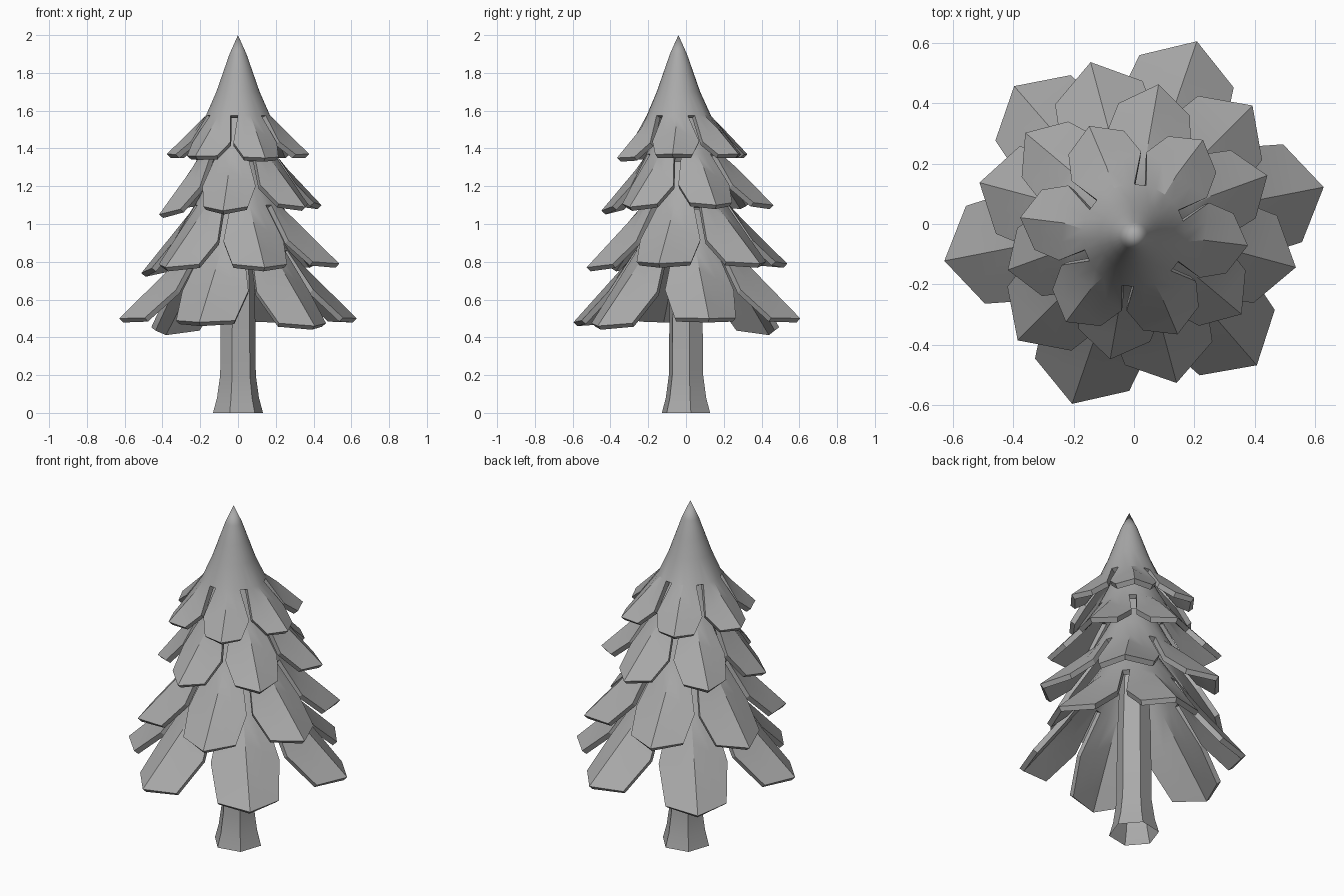
import bpy, bmesh, math
from mathutils import Vector

cube = bpy.data.objects.get("Cube")
if cube:
    bpy.data.objects.remove(cube, do_unlink=True)

grey = bpy.data.materials.new("plain_grey")
grey.use_nodes = True
colour = (0.4, 0.4, 0.4, 1)
grey.diffuse_color = colour
grey.node_tree.nodes["Principled BSDF"].inputs["Base Color"].default_value = colour

FOLD = 0.6  # fall of a leaf from its ridge to its edges


def finish(name, bm, thickness=0):
    """Turn a bmesh into a grey object, as a shell if a thickness is given."""
    mesh = bpy.data.meshes.new(name)
    bm.to_mesh(mesh)
    bm.free()
    mesh.materials.append(grey)
    obj = bpy.data.objects.new(name, mesh)
    bpy.context.collection.objects.link(obj)
    bpy.ops.object.select_all(action='DESELECT')
    obj.select_set(True)
    bpy.context.view_layer.objects.active = obj
    if thickness:
        shell = obj.modifiers.new("thickness", 'SOLIDIFY')
        shell.thickness = thickness
        shell.offset = -1
        bpy.ops.object.modifier_apply(modifier=shell.name)
    bpy.ops.object.shade_smooth_by_angle(angle=math.radians(24))


def leaf_tier(name, turn, cap, slot, shoulder, corner, tip, droops, centre_y=0):
    """Cone skirt cut by slots into six folded, pointed leaves.
    cap and slot: (radius, z, y) rings; shoulder and corner: (reach, half width)."""
    bm = bmesh.new()
    columns = (-1, -0.5, 0, 0.5, 1)
    tops = cap + [slot]
    rings = [[] for _ in tops]
    span = math.radians(30) - 0.02 / slot[0]
    for k, droop in enumerate(droops):
        a = math.radians(turn + 60 * k)
        out, side = Vector((math.cos(a), math.sin(a), 0)), Vector((-math.sin(a), math.cos(a), 0))

        def place(reach, across, z, y=centre_y):
            return bm.verts.new(out * reach + side * across + Vector((0, y, z)))

        # smooth cone above the slots
        for ring, (r, z, y) in zip(rings, tops):
            ring += [place(r * math.cos(c * span), r * math.sin(c * span), z, y) for c in columns]
        rows = [rings[-1][-5:]]

        # flat-sided leaf folded along its ridge
        tip_z = tip[1] + droop
        for reach, half in (shoulder, corner):
            t = (reach - slot[0]) / (tip[0] - slot[0])
            ridge = slot[1] + (tip_z - slot[1]) * t
            rows.append([place(reach + droop * t / 2, half * c, ridge - FOLD * half * abs(c))
                         for c in columns])
        for upper, lower in zip(rows, rows[1:]):
            for i in range(4):
                bm.faces.new((upper[i], lower[i], lower[i + 1], upper[i + 1]))
        point = place(tip[0] + droop / 2, 0, tip_z)
        last = rows[-1]
        bm.faces.new((last[0], point, last[2], last[1]))
        bm.faces.new((last[2], point, last[4], last[3]))

    count = len(rings[0])
    for upper, lower in zip(rings, rings[1:]):
        for i in range(count):
            j = (i + 1) % count
            bm.faces.new((upper[i], lower[i], lower[j], upper[j]))
    if cap[0][0] < 0.01:
        bmesh.ops.remove_doubles(bm, verts=rings[0], dist=0.01)
    finish(name, bm, 0.03)


# foliage, from the bottom tier to the pointed top
leaf_tier("foliage_bottom", 11, [(0.13, 1.08, 0), (0.2, 0.97, 0)], (0.27, 0.86, 0),
          (0.37, 0.185), (0.535, 0.165), (0.64, 0.5),
          (0, 0, -0.07, 0, -0.02, -0.04))
leaf_tier("foliage_lower", -15, [(0.11, 1.33, 0), (0.17, 1.21, 0)], (0.23, 1.1, 0),
          (0.32, 0.165), (0.45, 0.15), (0.555, 0.79),
          (0, 0, 0, -0.05, -0.02, -0.02))
leaf_tier("foliage_upper", 20, [(0.09, 1.6, -0.02), (0.15, 1.47, -0.015)], (0.2, 1.37, -0.01),
          (0.275, 0.143), (0.385, 0.12), (0.47, 1.1),
          (0, 0, 0, -0.05, -0.03, -0.01))
leaf_tier("foliage_top", -7,
          [(0.0005, 2, -0.04), (0.045, 1.9, -0.04), (0.08, 1.8, -0.04), (0.115, 1.7, -0.04)],
          (0.17, 1.575, -0.038),
          (0.235, 0.125), (0.32, 0.1), (0.38, 1.37),
          (0, 0, 0, 0, -0.01, -0.02), -0.025)

# six-sided hollow trunk with a flared foot
bm = bmesh.new()
rings = []
for r, z in ((0.135, 0), (0.113, 0.08), (0.096, 0.2), (0.092, 0.6), (0.07, 1.15)):
    angles = [math.radians(11 + 60 * k) for k in range(6)]
    rings.append([bm.verts.new((r * math.cos(a), r * math.sin(a), z)) for a in angles])
for lower, upper in zip(rings, rings[1:]):
    for i in range(6):
        j = (i + 1) % 6
        bm.faces.new((lower[i], lower[j], upper[j], upper[i]))
finish("trunk", bm)
